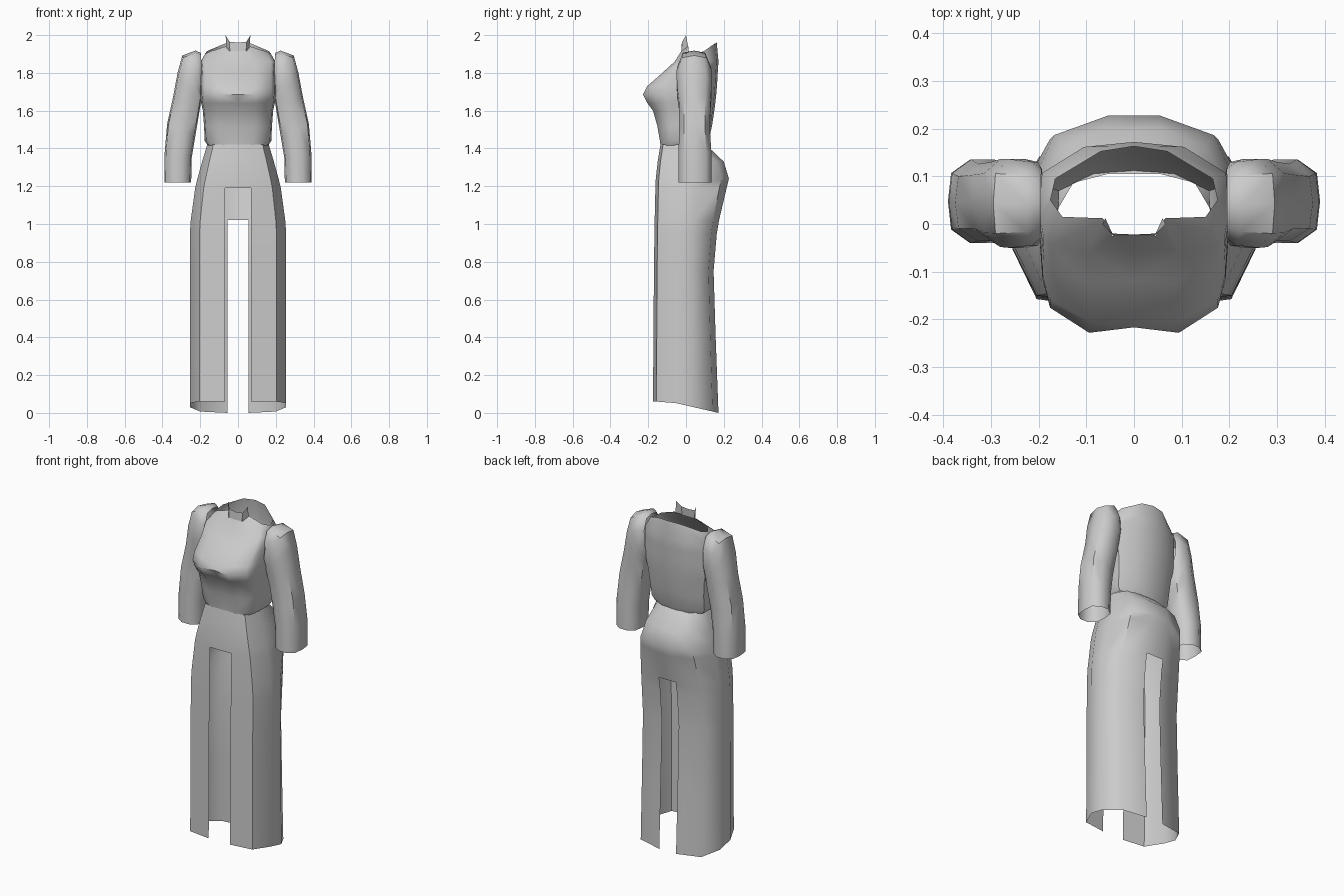
import bpy
from math import cos, sin, pi, radians

cube = bpy.data.objects.get("Cube")
if cube:
    bpy.data.objects.remove(cube, do_unlink=True)

cloth = bpy.data.materials.new("light grey cloth")
cloth.use_nodes = True
cloth.diffuse_color = (0.6, 0.6, 0.6, 1)
cloth.node_tree.nodes["Principled BSDF"].inputs["Base Color"].default_value = (0.6, 0.6, 0.6, 1)


def loft(name, rings, closed=False, mirror=True, keep=lambda r, c: True):
    """Bridge rows of points into a cloth shell; keep() leaves openings."""
    n = len(rings[0])
    verts = [p for ring in rings for p in ring]
    faces = []
    for r in range(len(rings) - 1):
        for c in range(n if closed else n - 1):
            if keep(r, c):
                d = (c + 1) % n
                faces.append((r * n + c, r * n + d, (r + 1) * n + d, (r + 1) * n + c))
    mesh = bpy.data.meshes.new(name)
    mesh.from_pydata(verts, [], faces)
    mesh.materials.append(cloth)
    obj = bpy.data.objects.new(name, mesh)
    bpy.context.collection.objects.link(obj)
    bpy.ops.object.select_all(action="DESELECT")
    obj.select_set(True)
    bpy.context.view_layer.objects.active = obj
    if mirror:
        mod = obj.modifiers.new("mirror", "MIRROR")
        mod.use_clip = True
    bpy.ops.object.shade_smooth_by_angle(angle=radians(50))
    return obj


# Skirt: half rings from hem to waist, open slits at front and back
FRONT_SLIT, BACK_SLIT = 1.19, 1.02


def skirt_ring(z, w, f, b):
    plan = [(0, f), (0.07, f), (0.8 * w, 0.9 * f), (w, 0.3 * f),
            (w, 0.25 * b), (0.78 * w, 0.82 * b), (0.055, b), (0, b)]
    if z == 0:  # hem slopes down to the back
        return [(x, y, 0.06 * min(1, (b - y) / (0.75 * (b - f)))) for x, y in plan]
    return [(x, y, z) for x, y in plan]


skirt_levels = [(0, 0.255, -0.175, 0.172), (0.4, 0.255, -0.172, 0.157),
                (0.75, 0.255, -0.17, 0.146), (0.95, 0.255, -0.167, 0.163),
                (BACK_SLIT, 0.25, -0.166, 0.175), (FRONT_SLIT, 0.227, -0.162, 0.215),
                (1.24, 0.215, -0.16, 0.227), (1.33, 0.19, -0.15, 0.2),
                (1.42, 0.163, -0.135, 0.105)]


def skirt_cloth(r, c):
    top = skirt_levels[r + 1][0]
    return not (c == 0 and top <= FRONT_SLIT or c == 6 and top <= BACK_SLIT)


loft("skirt", [skirt_ring(*lv) for lv in skirt_levels], keep=skirt_cloth)


# Bodice: half rings from waist to neckline
def bodice_ring(z, w, f, b):
    return [(0, 0.95 * f, z), (0.47 * w, f, z), (0.88 * w, 0.77 * f, z), (0.96 * w, 0.5 * f, z),
            (w, 0.1 * f + 0.02, z), (0.98 * w, 0.62 * b, z), (0.53 * w, 0.94 * b, z), (0, b, z)]


bodice_levels = [(1.415, 0.16, -0.135, 0.112), (1.44, 0.176, -0.138, 0.12),
                 (1.52, 0.18, -0.152, 0.138), (1.6, 0.186, -0.175, 0.15),
                 (1.64, 0.195, -0.205, 0.155), (1.685, 0.2, -0.228, 0.16),
                 (1.73, 0.2, -0.205, 0.164), (1.8, 0.198, -0.125, 0.168),
                 (1.86, 0.197, -0.06, 0.172)]
neckline = [(0, -0.025, 1.915), (0.045, -0.025, 1.915), (0.065, 0.012, 1.94), (0.15, 0.015, 1.913),
            (0.175, 0.05, 1.9), (0.165, 0.095, 1.915), (0.07, 0.152, 1.955), (0, 0.163, 1.96)]
loft("bodice", [bodice_ring(*lv) for lv in bodice_levels] + [neckline])

# Small stand collar at the front of the neck
loft("collar", [[(0, -0.025, 1.915), (0.043, -0.025, 1.915), (0.06, 0.012, 1.935)],
                [(0, -0.022, 1.96), (0.045, -0.02, 1.965), (0.066, 0.0, 2.0)]])


# Sleeves: tilted rings from armhole to cuff, given by inner and outer edge
def sleeve_ring(inner, outer, y0, y1, sides=10):
    ring = []
    for i in range(sides):
        a = 2 * pi * i / sides
        u = max(-1, min(1, 1.12 * cos(a))) / 2 + 0.5
        v = max(-1, min(1, 1.15 * sin(a))) / 2 + 0.5
        ring.append((inner[0] + (outer[0] - inner[0]) * u, y0 + (y1 - y0) * v,
                     inner[1] + (outer[1] - inner[1]) * u))
    return ring


sleeve_levels = [((0.192, 1.68), (0.195, 1.905), -0.03, 0.115),
                 ((0.19, 1.67), (0.225, 1.918), -0.045, 0.13),
                 ((0.195, 1.65), (0.295, 1.892), -0.05, 0.136),
                 ((0.2, 1.62), (0.32, 1.8), -0.048, 0.136),
                 ((0.21, 1.56), (0.342, 1.68), -0.036, 0.13),
                 ((0.225, 1.47), (0.375, 1.53), -0.036, 0.126),
                 ((0.245, 1.35), (0.388, 1.38), -0.04, 0.135),
                 ((0.248, 1.22), (0.39, 1.22), -0.04, 0.135)]
loft("sleeves", [sleeve_ring(*lv) for lv in sleeve_levels], closed=True)
